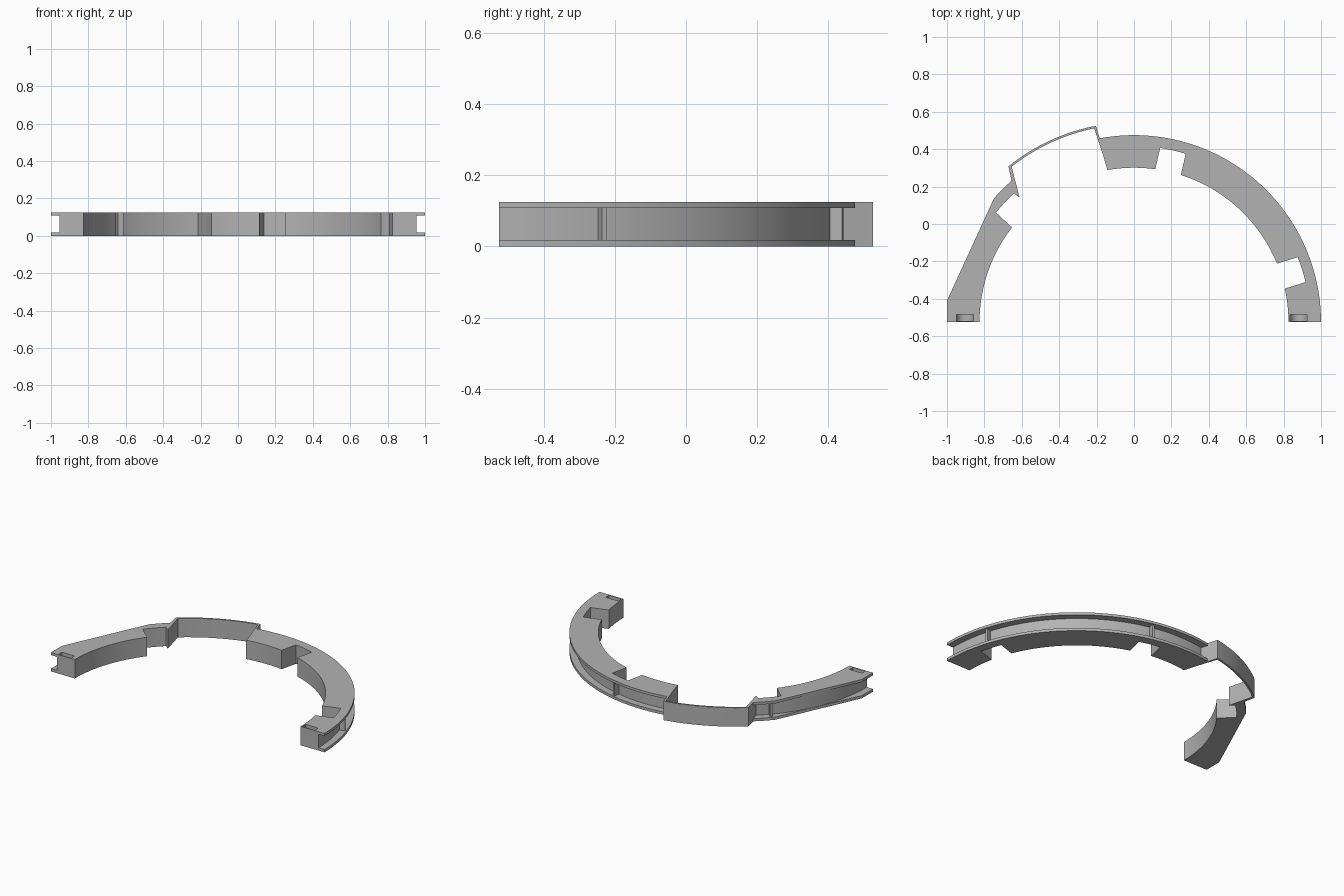
import bpy, bmesh
from math import sin, cos, asin, radians, degrees, pi
from mathutils import Vector

cube = bpy.data.objects.get("Cube")
if cube:
    bpy.data.objects.remove(cube)

CENTRE_Y = -0.525
HEIGHT = 0.125
R_OUT, R_IN = 1.0, 0.826          # body radii
R_NOTCH, R_GROOVE = 0.942, 0.955  # notch floor, groove floor
NOTCHES = (17.4, 77.2, 137.3)     # notch directions in degrees
HALF_NOTCH = 0.07

grey = bpy.data.materials.new("plain_grey")
grey.use_nodes = True
colour = (0.45, 0.45, 0.45, 1)
grey.diffuse_color = colour
grey.node_tree.nodes["Principled BSDF"].inputs["Base Color"].default_value = colour


def polar(r, a):
    return (r * cos(radians(a)), CENTRE_Y + r * sin(radians(a)))


def arc(r, a0, a1):
    n = max(2, int(abs(a1 - a0) / 2))
    return [polar(r, a0 + (a1 - a0) * i / n) for i in range(n + 1)]


def extrude(name, points, vector):
    """Solid from a closed outline of 3D points, pushed along a vector."""
    bm = bmesh.new()
    face = bm.faces.new([bm.verts.new(p) for p in points])
    new = bmesh.ops.extrude_face_region(bm, geom=[face])["geom"]
    moved = [v for v in new if isinstance(v, bmesh.types.BMVert)]
    bmesh.ops.translate(bm, verts=moved, vec=Vector(vector))
    bmesh.ops.recalc_face_normals(bm, faces=bm.faces)
    mesh = bpy.data.meshes.new(name)
    bm.to_mesh(mesh)
    bm.free()
    mesh.materials.append(grey)
    obj = bpy.data.objects.new(name, mesh)
    bpy.context.collection.objects.link(obj)
    return obj


def plate(name, outline, z0=0.0, z1=HEIGHT):
    return extrude(name, [(x, y, z0) for x, y in outline], (0, 0, z1 - z0))


def activate(obj):
    bpy.ops.object.select_all(action='DESELECT')
    obj.select_set(True)
    bpy.context.view_layer.objects.active = obj


def cut(obj, cutter):
    mod = obj.modifiers.new("cut", 'BOOLEAN')
    mod.operation = 'DIFFERENCE'
    mod.solver = 'EXACT'
    mod.object = cutter
    activate(obj)
    bpy.ops.object.modifier_apply(modifier=mod.name)


def half_angle(r):
    return degrees(asin(HALF_NOTCH / r))


def notch(a):
    return arc(R_NOTCH, a + half_angle(R_NOTCH), a - half_angle(R_NOTCH))


spread = half_angle(R_IN)
first, second, third = NOTCHES

# Long arm: outer arc, step around the bridge wall, notched inner arc
right_wall = [(-0.183, 0.458), (-0.152, 0.367), (-0.165, 0.367)]
long_arm = plate("long_arm", arc(R_OUT, 0, 100) + right_wall
                 + arc(R_IN, 99.9, second + spread) + notch(second)
                 + arc(R_IN, second - spread, first + spread) + notch(first)
                 + arc(R_IN, first - spread, 0))

# Short arm with a straight flat on its outside
left_wall = [(-0.655, 0.233), (-0.63, 0.155)]
short_arm = plate("short_arm", left_wall[:1] + arc(R_OUT, 131.5, 138.4)
                  + [(-1, -0.41), (-1, CENTRE_Y)]
                  + arc(R_IN, 180, third + spread) + notch(third) + left_wall[1:])

# Thin raised bridge joining the two arms
plate("bridge", arc(1.07, 101, 128.85) + left_wall + [(-0.612, 0.142)]
      + arc(1.058, 128.2, 101.6) + right_wall[::-1])

# Groove around the outside of both arms
groove = plate("groove_cutter", arc(R_GROOVE, -10, 200) + arc(1.2, 200, -10),
               0.018, 0.108)
for arm in (long_arm, short_arm):
    cut(arm, groove)
bpy.data.objects.remove(groove)

# Round-bottomed slots open to the top at both ends
for arm, x in ((long_arm, 0.88), (short_arm, -0.903)):
    r = 0.046
    outline = [(x - r, 0.2)]
    outline += [(x - r * cos(pi * i / 16), 0.0625 - r * sin(pi * i / 16)) for i in range(17)]
    outline += [(x + r, 0.2)]
    slot = extrude("slot_cutter", [(px, -0.519, pz) for px, pz in outline], (0, 0.035, 0))
    cut(arm, slot)
    bpy.data.objects.remove(slot)

# Small ribs across the groove behind each notch
for i, a in enumerate(NOTCHES):
    plate(f"groove_rib_{i + 1}", [polar(0.95, a - 0.45), polar(0.99, a - 0.45),
                                  polar(0.99, a + 0.45), polar(0.95, a + 0.45)],
          0.017, 0.109)

for obj in [o for o in bpy.context.scene.objects if o.type == 'MESH']:
    activate(obj)
    bpy.ops.object.shade_smooth_by_angle(angle=radians(20))
